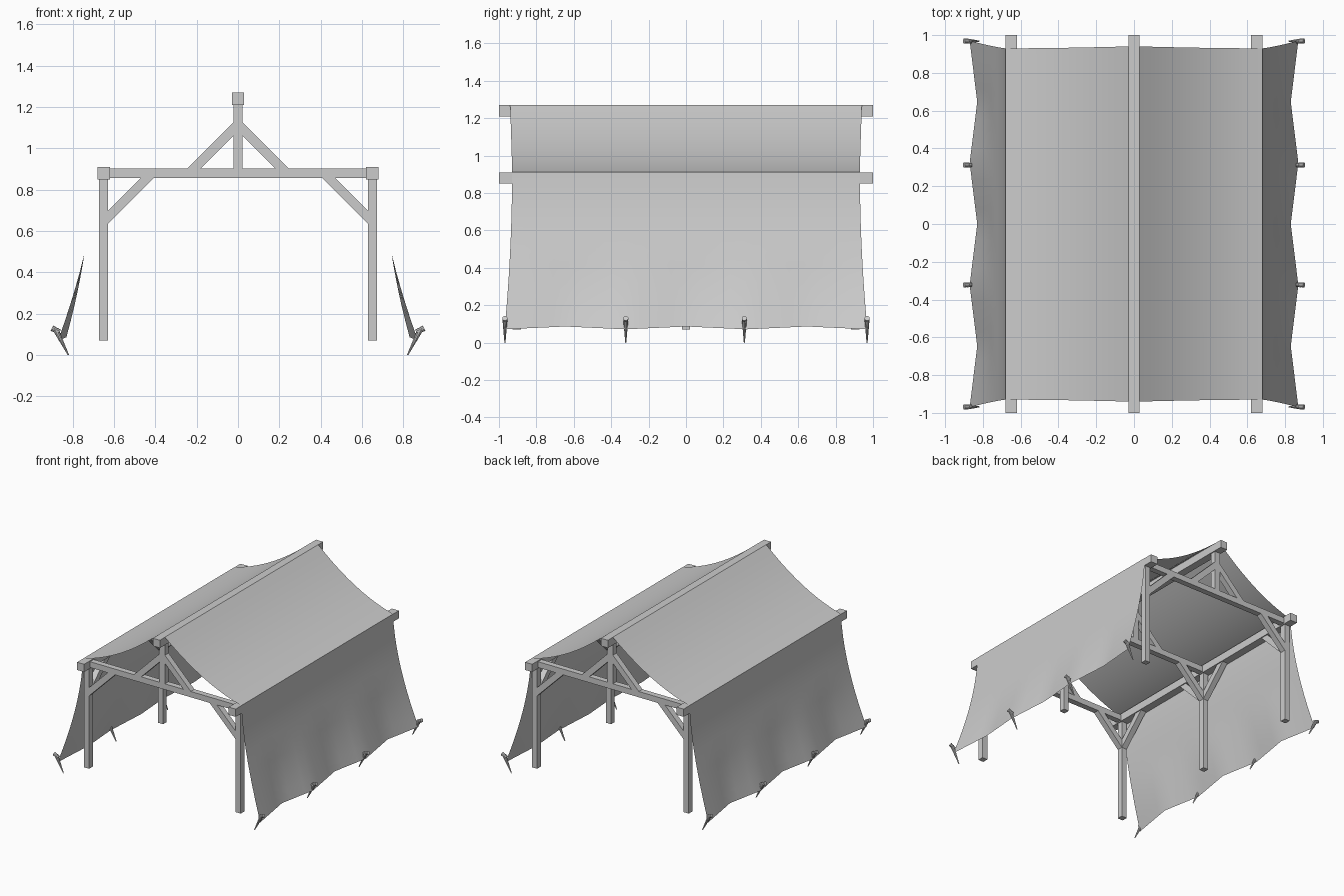
import bpy, bmesh, math
from mathutils import Vector

cube = bpy.data.objects.get("Cube")
if cube:
    bpy.data.objects.remove(cube, do_unlink=True)

grey = bpy.data.materials.new("plain grey")
grey.use_nodes = True
grey.diffuse_color = (0.6, 0.6, 0.6, 1)
grey.node_tree.nodes["Principled BSDF"].inputs["Base Color"].default_value = (0.6, 0.6, 0.6, 1)

END = 0.905     # distance of the end frames from the middle
SIDE = 0.65     # distance of the posts from the centre line
W = 0.045       # thickness of the posts, ties and braces


def finish(name, bm, smooth=False):
    mesh = bpy.data.meshes.new(name)
    bm.to_mesh(mesh)
    bm.free()
    mesh.materials.append(grey)
    obj = bpy.data.objects.new(name, mesh)
    bpy.context.collection.objects.link(obj)
    if smooth:
        bpy.ops.object.select_all(action='DESELECT')
        obj.select_set(True)
        bpy.context.view_layer.objects.active = obj
        bpy.ops.object.shade_smooth_by_angle(angle=math.radians(35))
    return obj


def beam(name, a, b, width=W):
    """Square timber from a to b."""
    a, b = Vector(a), Vector(b)
    bm = bmesh.new()
    bmesh.ops.create_cube(bm, size=1)
    bmesh.ops.scale(bm, vec=(width, width, (b - a).length), verts=bm.verts)
    d = (b - a).normalized()
    # Keep two faces parallel to the plane the timber lies in
    flat = Vector((1, 0, 0)) if abs(d.x) < 0.01 else Vector((0, 1, 0))
    for v in bm.verts:
        v.co = flat * v.co.x + d.cross(flat) * v.co.y + d * v.co.z + (a + b) / 2
    bmesh.ops.recalc_face_normals(bm, faces=bm.faces)
    return finish(name, bm)


def rod(name, a, b, r1, r2):
    """Round, tapered rod from a to b."""
    a, b = Vector(a), Vector(b)
    bm = bmesh.new()
    bmesh.ops.create_cone(bm, segments=10, cap_ends=True, radius1=r1, radius2=r2,
                          depth=(b - a).length)
    turn = (b - a).to_track_quat('Z', 'Y')
    for v in bm.verts:
        v.co = turn @ v.co + (a + b) / 2
    return finish(name, bm, True)


def sheet(name, point, rows, columns):
    """Thin surface of point(s, t), with s and t from 0 to 1."""
    bm = bmesh.new()
    grid = [[bm.verts.new(point(i / columns, j / rows)) for i in range(columns + 1)]
            for j in range(rows + 1)]
    for j in range(rows):
        for i in range(columns):
            bm.faces.new((grid[j][i], grid[j][i + 1], grid[j + 1][i + 1], grid[j + 1][i]))
    return finish(name, bm, True)


# Long beams
beam("ridge_beam", (0, -1, 1.24), (0, 1, 1.24), 0.06)
for side in (-1, 1):
    beam("eave_beam", (side * SIDE, -1, 0.88), (side * SIDE, 1, 0.88), 0.06)

# Three timber frames
for y in (-END, 0, END):
    beam("tie_beam", (-SIDE, y, 0.88), (SIDE, y, 0.88))
    beam("king_post", (0, y, 0.88), (0, y, 1.22))
    for side in (-1, 1):
        x = side * SIDE
        beam("post", (x, y, 0.07), (x, y, 0.86))
        beam("post_brace", (x, y, 0.645), (side * 0.415, y, 0.88))
        beam("king_brace", (0, y, 1.115), (side * 0.235, y, 0.88))
        for way in (-1, 1):
            if abs(y + way * 0.2) < END:
                beam("eave_brace", (x, y, 0.645), (x, y + way * 0.235, 0.88))

# Canvas cover
sheet("ridge_cover", lambda s, t: (0.06 * t - 0.03, 1.88 * s - 0.94, 1.271), 1, 1)
for side in (-1, 1):
    def roof(s, t):
        half = 0.94 - 0.01 * math.sin(math.pi * t / 2)
        sag = 0.2 * t * (1 - t)
        return (side * (0.03 + 0.65 * t), (2 * s - 1) * half, 1.271 - 0.36 * t - sag)

    def wall(s, t):
        # The hem is drawn in between the four pegs
        pull = abs(3 * s - round(3 * s)) * 2
        low = max(0, 2 * t - 1)
        x = 0.68 + 0.19 * t ** 1.6 - 0.04 * pull * low
        z = 0.911 - 0.84 * t + 0.015 * pull * low
        return (side * x, (2 * s - 1) * (0.93 + 0.04 * t * t), z)

    sheet("roof_canvas", roof, 10, 4)
    sheet("wall_canvas", wall, 10, 24)

    # Tent pegs with short cross heads
    for y in (-0.968, -0.322, 0.312, 0.968):
        rod("peg", (side * 0.82, y, 0), (side * 0.882, y, 0.125), 0.003, 0.014)
        rod("peg_head", (side * 0.862, y, 0.112), (side * 0.9, y, 0.13), 0.012, 0.014)
